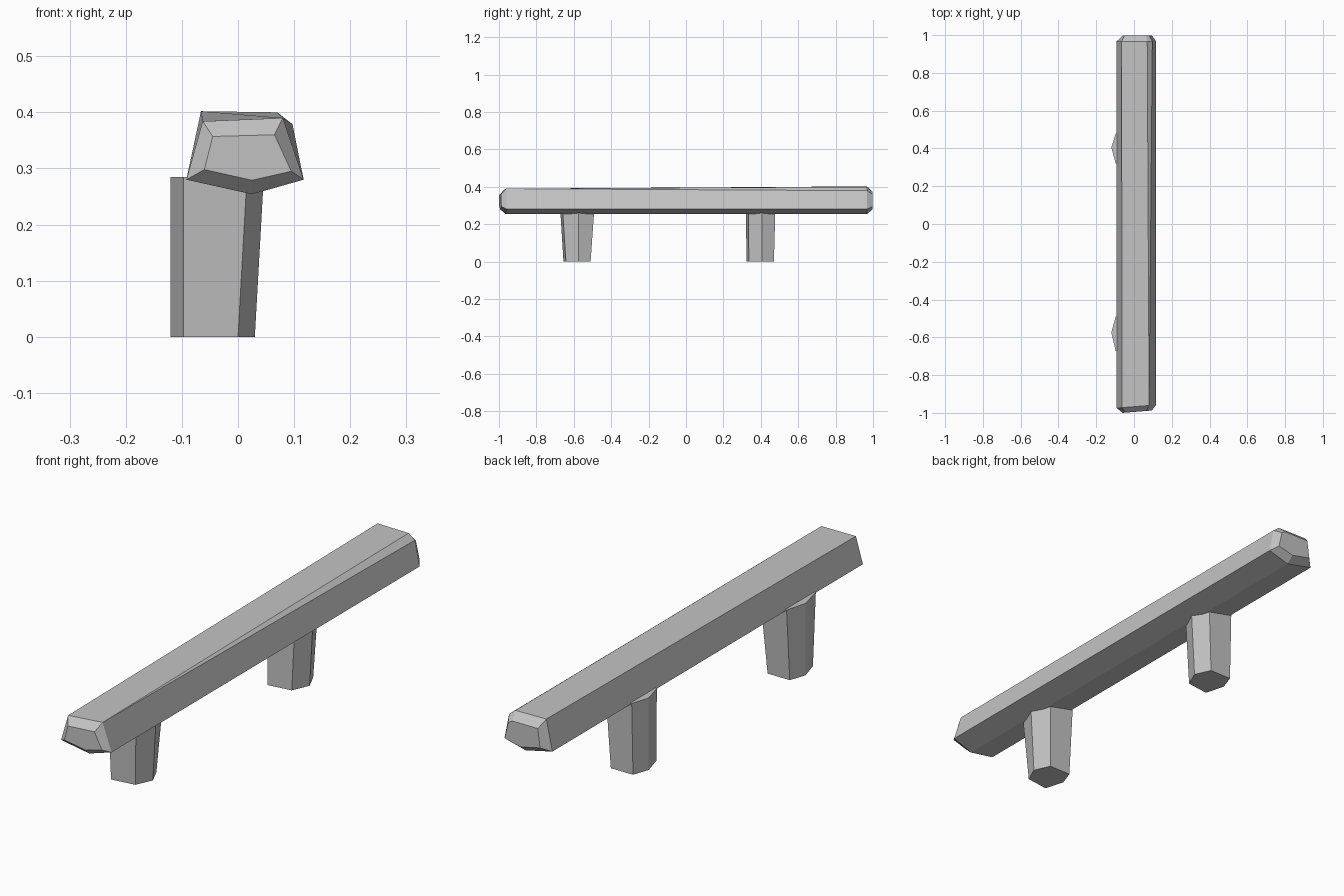
import bpy
import bmesh

default_cube = bpy.data.objects.get("Cube")
if default_cube:
    bpy.data.objects.remove(default_cube)

grey = bpy.data.materials.new("plain grey")
grey.use_nodes = True
colour = (0.55, 0.55, 0.55, 1)
grey.diffuse_color = colour
grey.node_tree.nodes["Principled BSDF"].inputs["Base Color"].default_value = colour


def loft(name, rings):
    """Join matching rings of points into a closed, flat-faced solid."""
    bm = bmesh.new()
    loops = [[bm.verts.new(p) for p in ring] for ring in rings]
    for a, b in zip(loops, loops[1:]):
        for i in range(len(a)):
            j = (i + 1) % len(a)
            bm.faces.new((a[i], a[j], b[j], b[i]))
    bm.faces.new(loops[0])
    bm.faces.new(loops[-1])
    bmesh.ops.remove_doubles(bm, verts=bm.verts, dist=0.001)
    bmesh.ops.recalc_face_normals(bm, faces=bm.faces)
    mesh = bpy.data.meshes.new(name)
    bm.to_mesh(mesh)
    bm.free()
    mesh.materials.append(grey)
    obj = bpy.data.objects.new(name, mesh)
    bpy.context.collection.objects.link(obj)
    return obj


def section(y, points, skew=0.0):
    """Place an (x, z) section at y, slanted across the beam by skew."""
    return [(x, y + skew * x, z) for x, z in points]


# Rail: five-sided rough beam, one top corner chipped towards the back
base = [(-0.092, 0.28), (0.025, 0.254), (0.117, 0.28)]
front = base + [(0.08, 0.39), (0.08, 0.39), (-0.063, 0.384)]
back = base + [(0.097, 0.379), (0.07, 0.40), (-0.066, 0.402)]
cap = [(-0.06, 0.298), (0.025, 0.279), (0.095, 0.295)]
front_cap = cap + [(0.065, 0.36), (0.065, 0.36), (-0.045, 0.357)]
back_cap = cap + [(0.08, 0.361), (0.062, 0.372), (-0.05, 0.372)]
loft("rail", [
    section(-0.995, front_cap, 0.08),
    section(-0.967, front, 0.08),
    section(0.967, back),
    section(0.998, back_cap),
])


# Posts: tapered six-sided legs, reaching up into the rail
def post(name, y, bottom, top):
    def ring(z, lean, near, far):
        return [(-0.12, y, z), (-0.097, y + near, z), (lean, y + near + 0.013, z),
                (0.03 + lean, y, z), (lean, y + far, z), (-0.097, y + far, z)]
    loft(name, [ring(0, 0, *bottom), ring(0.285, 0.016, *top)])


post("front_post", -0.575, (-0.08, 0.065), (-0.098, 0.085))
post("back_post", 0.405, (-0.082, 0.065), (-0.084, 0.073))
